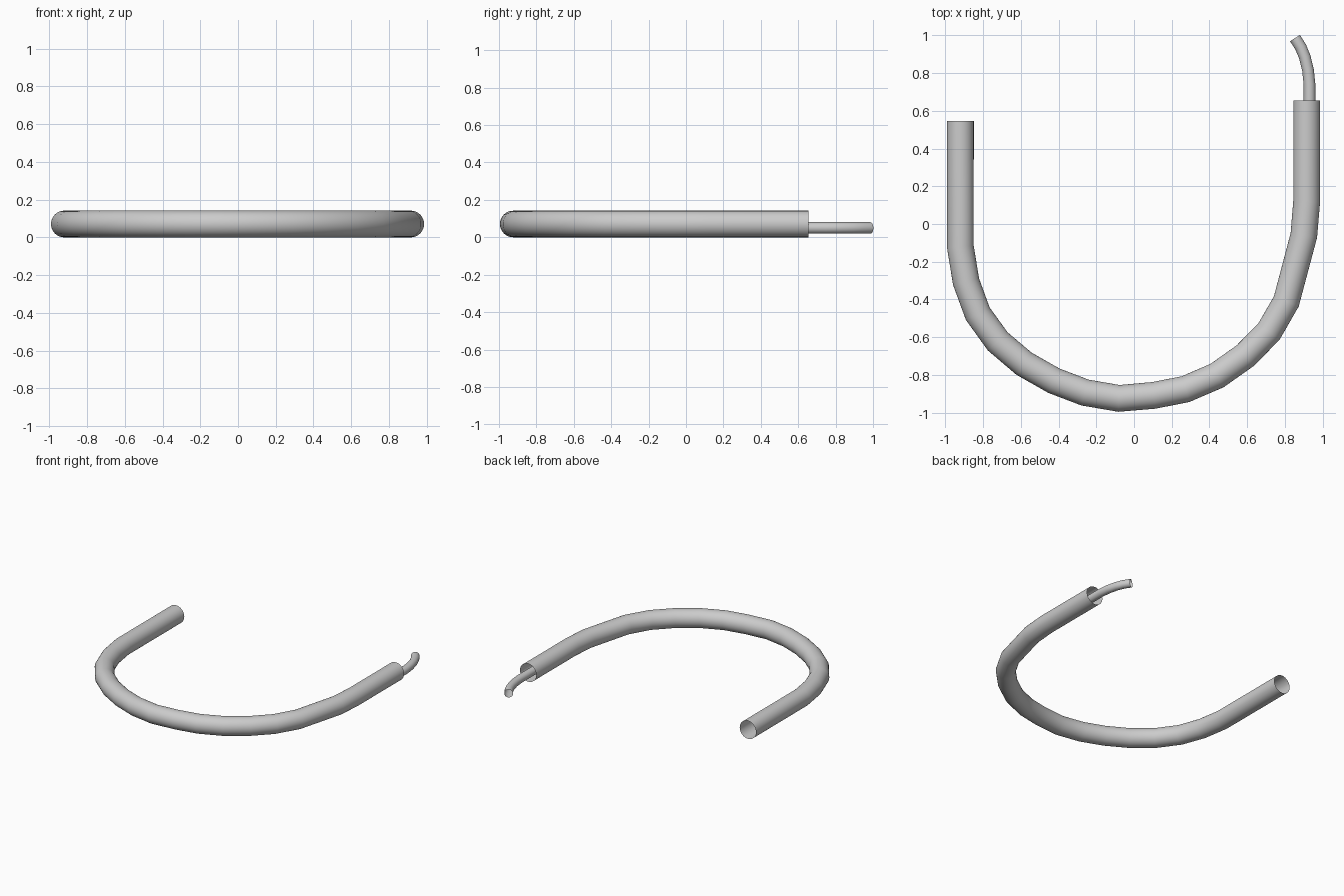
import bpy, bmesh, math
from mathutils import Vector

if "Cube" in bpy.data.objects:
    bpy.data.objects.remove(bpy.data.objects["Cube"])


def sweep_tube(name, path, z, radius, sides):
    """Open, thin-walled tube swept along a flat path of (x, y) points."""
    pts = [Vector((x, y, z)) for x, y in path]
    up = Vector((0, 0, 1))
    bm = bmesh.new()
    rings = []
    for i, p in enumerate(pts):
        back = (p - pts[i - 1]).normalized() if i else Vector()
        ahead = (pts[i + 1] - p).normalized() if i < len(pts) - 1 else Vector()
        side = (back + ahead).normalized().cross(up)
        ring = []
        for k in range(sides):
            a = 2 * math.pi * k / sides
            ring.append(bm.verts.new(p + radius * (side * math.cos(a) + up * math.sin(a))))
        rings.append(ring)
    for r0, r1 in zip(rings, rings[1:]):
        for k in range(sides):
            n = (k + 1) % sides
            f = bm.faces.new((r0[k], r0[n], r1[n], r1[k]))
            f.smooth = True
    bmesh.ops.recalc_face_normals(bm, faces=bm.faces)
    # point the walls outward
    f = bm.faces[:][0]
    mid = (pts[0] + pts[1]) / 2
    if f.normal.dot(f.calc_center_median() - mid) < 0:
        bmesh.ops.reverse_faces(bm, faces=bm.faces)
    mesh = bpy.data.meshes.new(name)
    bm.to_mesh(mesh)
    bm.free()
    ob = bpy.data.objects.new(name, mesh)
    bpy.context.collection.objects.link(ob)
    return ob


# main U-shaped tube
u_path = [(-0.92, 0.545), (-0.92, -0.12), (-0.89, -0.305), (-0.828, -0.475),
          (-0.722, -0.622), (-0.583, -0.74), (-0.425, -0.83), (-0.26, -0.893),
          (-0.08, -0.924), (0.105, -0.908), (0.273, -0.875), (0.44, -0.803),
          (0.59, -0.697), (0.715, -0.57), (0.807, -0.41), (0.90, -0.06),
          (0.915, 0.12), (0.915, 0.655)]
sweep_tube("outer_tube", u_path, 0.071, 0.071, 32)

# thin bent tube emerging from the right end
thin_path = [(0.93, 0.50), (0.93, 0.74), (0.922, 0.815), (0.905, 0.885), (0.883, 0.938), (0.853, 0.985)]
sweep_tube("inner_tube", thin_path, 0.05, 0.031, 24)
